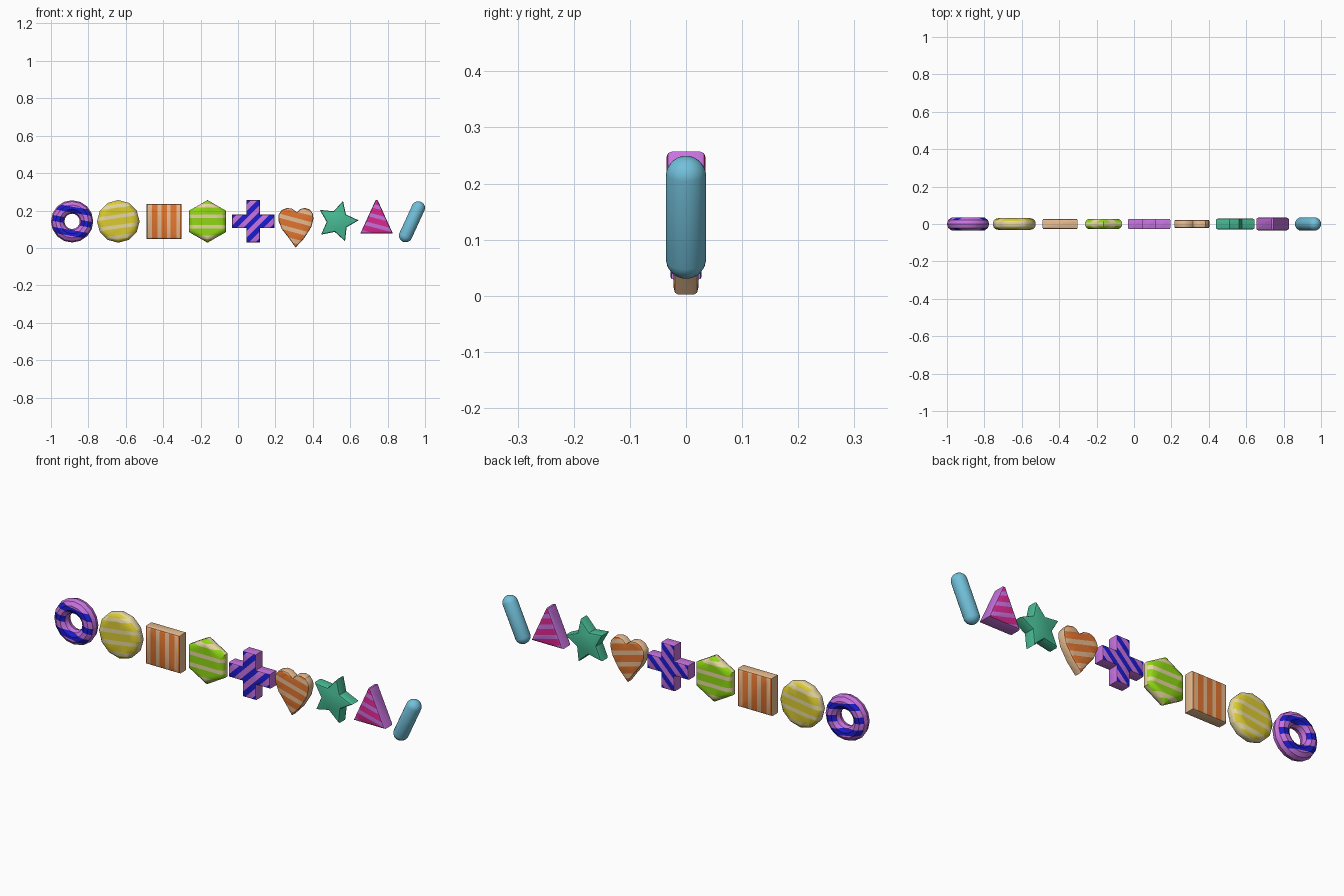
import bpy, bmesh, math
from mathutils import Vector, Matrix

if "Cube" in bpy.data.objects:
    bpy.data.objects.remove(bpy.data.objects["Cube"])


def lin(h):
    out = []
    for i in (0, 2, 4):
        c = int(h[i:i + 2], 16) / 255
        out.append(c / 12.92 if c <= 0.04045 else ((c + 0.055) / 1.055) ** 2.4)
    return (*out, 1)


MATS = {}
for name, h in dict(purple="C873E0", blue="1C1CD0", yellow="DCCB30", cream="E6D8A0",
                    tan="E8BC90", orange="E27530", lime="90D814", teal="48BC94",
                    magenta="DC2890", sky_blue="72C0DA").items():
    MATS[name] = bpy.data.materials.new(name)
    MATS[name].diffuse_color = lin(h)


def finish(bm, name, centre, base, stripe=None, angle=0, period=0.055, duty=0.5, phase=0.25):
    """Cut stripes into front and back, then make the object at centre (x, z)."""
    if stripe:
        a = math.radians(angle)
        d = Vector((-math.sin(a), 0, math.cos(a)))       # across the stripes
        bmesh.ops.triangulate(bm, faces=bm.faces[:])
        for k in range(-5, 6):
            for f in (0, duty):
                bmesh.ops.bisect_plane(bm, geom=bm.verts[:] + bm.edges[:] + bm.faces[:],
                                       plane_co=d * (k + f - phase) * period, plane_no=d)
    bmesh.ops.recalc_face_normals(bm, faces=bm.faces[:])
    bm.normal_update()
    if stripe:
        for f in bm.faces:
            t = f.calc_center_median().dot(d) / period + phase
            f.material_index = int(t % 1 < duty and abs(f.normal.y) > 0.4)
    me = bpy.data.meshes.new(name)
    bm.to_mesh(me)
    bm.free()
    me.materials.append(MATS[base])
    if stripe:
        me.materials.append(MATS[stripe])
    ob = bpy.data.objects.new(name, me)
    ob.location = (centre[0], 0, centre[1])
    bpy.context.collection.objects.link(ob)
    bpy.ops.object.select_all(action='DESELECT')
    ob.select_set(True)
    bpy.context.view_layer.objects.active = ob
    bpy.ops.object.shade_smooth_by_angle(angle=math.radians(32))


def prism(pts, half, bevel):
    """Slab from an outline in x, z with rounded front and back rims."""
    bm = bmesh.new()
    face = bm.faces.new([bm.verts.new((x, -half, z)) for x, z in pts])
    ext = bmesh.ops.extrude_face_region(bm, geom=[face], use_keep_orig=True)
    bmesh.ops.translate(bm, vec=(0, 2 * half, 0),
                        verts=[v for v in ext['geom'] if isinstance(v, bmesh.types.BMVert)])
    bmesh.ops.recalc_face_normals(bm, faces=bm.faces[:])
    rim = [e for e in bm.edges if abs(e.verts[0].co.y - e.verts[1].co.y) < 1e-5]
    bmesh.ops.bevel(bm, geom=rim, offset=bevel, segments=2, profile=0.5, affect='EDGES')
    return bm


def loft(pts, layers):
    """Pillow shape: the outline repeated at (scale, y) layers and capped."""
    bm = bmesh.new()
    rings = [[bm.verts.new((x * s, y, z * s)) for x, z in pts] for s, y in layers]
    n = len(pts)
    for a, b in zip(rings, rings[1:]):
        for i in range(n):
            bm.faces.new((a[i], a[(i + 1) % n], b[(i + 1) % n], b[i]))
    bm.faces.new(rings[0])
    bm.faces.new(rings[-1])
    return bm


def polygon(n, r, start=90, inner=None):
    m = n * 2 if inner else n
    out = []
    for i in range(m):
        a = math.radians(start + 360 * i / m)
        q = inner if inner and i % 2 else r
        out.append((q * math.cos(a), q * math.sin(a)))
    return out


def mirrored(layers):
    return layers + [(s, -y) for s, y in reversed(layers)]


# ring
bm = bmesh.new()
NU, NV = 16, 10
grid = []
for i in range(NU):
    u = math.tau * i / NU
    ring = []
    for j in range(NV):
        v = math.tau * j / NV
        r = 0.077 + 0.036 * math.cos(v)
        ring.append(bm.verts.new((r * math.cos(u), 0.036 * math.sin(v), r * math.sin(u))))
    grid.append(ring)
for i in range(NU):
    for j in range(NV):
        i2, j2 = (i + 1) % NU, (j + 1) % NV
        bm.faces.new((grid[i][j], grid[i2][j], grid[i2][j2], grid[i][j2]))
finish(bm, "ring", (-0.887, 0.142), "purple", "blue", -10, 0.062)

# round and hexagon pillows
finish(loft(polygon(12, 0.114), mirrored([(0.7, -0.033), (0.88, -0.027), (0.97, -0.017), (1, -0.007)])),
       "round_disc", (-0.64, 0.142), "cream", "yellow", 8, 0.055, 0.65, 0.33)
finish(loft(polygon(6, 0.114), mirrored([(0.8, -0.028), (0.93, -0.02), (1, -0.008)])),
       "hexagon", (-0.163, 0.142), "cream", "lime", 0, 0.056, 0.65, 0.33)

# square
s = 0.094
finish(prism([(-s, -s), (s, -s), (s, s), (-s, s)], 0.028, 0.009),
       "square", (-0.395, 0.142), "tan", "orange", 90, 0.05, 0.6, 0.3)

# cross
L, w = 0.113, 0.036
quarter = [(L, -w), (L, w), (w, w)]
cross = []
for k in range(4):
    c, n = round(math.cos(k * math.pi / 2)), round(math.sin(k * math.pi / 2))
    cross += [(x * c - z * n, x * n + z * c) for x, z in quarter]
finish(prism(cross, 0.028, 0.006), "cross", (0.081, 0.142), "purple", "blue", 45, 0.05)

# heart, slightly tilted
heart = [(0.308, 0.002), (0.355, 0.053), (0.392, 0.112), (0.403, 0.155), (0.401, 0.183),
         (0.383, 0.206), (0.357, 0.214), (0.334, 0.208), (0.315, 0.190), (0.291, 0.209),
         (0.262, 0.214), (0.234, 0.203), (0.217, 0.178), (0.216, 0.145), (0.235, 0.100), (0.270, 0.055)]
finish(prism([(x - 0.31, z - 0.12) for x, z in heart], 0.022, 0.008),
       "heart", (0.31, 0.12), "tan", "orange", -15, 0.055, 0.6, 0.3)

# star
finish(prism(polygon(5, 0.113, 75, 0.058), 0.03, 0.009), "star", (0.532, 0.142), "teal")

# triangle
finish(prism([(-0.087, -0.065), (0.087, -0.065), (0.005, 0.115), (-0.005, 0.115)], 0.035, 0.01),
       "triangle", (0.741, 0.142), "purple", "magenta", -15, 0.05, 0.6, 0.3)

# capsule, leaning to the right
bm = bmesh.new()
bmesh.ops.create_uvsphere(bm, u_segments=20, v_segments=11, radius=0.036)
for v in bm.verts:
    v.co.z += math.copysign(0.081, v.co.z)
bm.transform(Matrix.Rotation(math.atan2(0.068, 0.148), 4, 'Y'))
finish(bm, "capsule", (0.93, 0.14), "sky_blue")

for m in bpy.data.materials:
    if m.users and not m.is_grease_pencil:
        m.use_nodes = True
        m.node_tree.nodes["Principled BSDF"].inputs["Base Color"].default_value = m.diffuse_color
